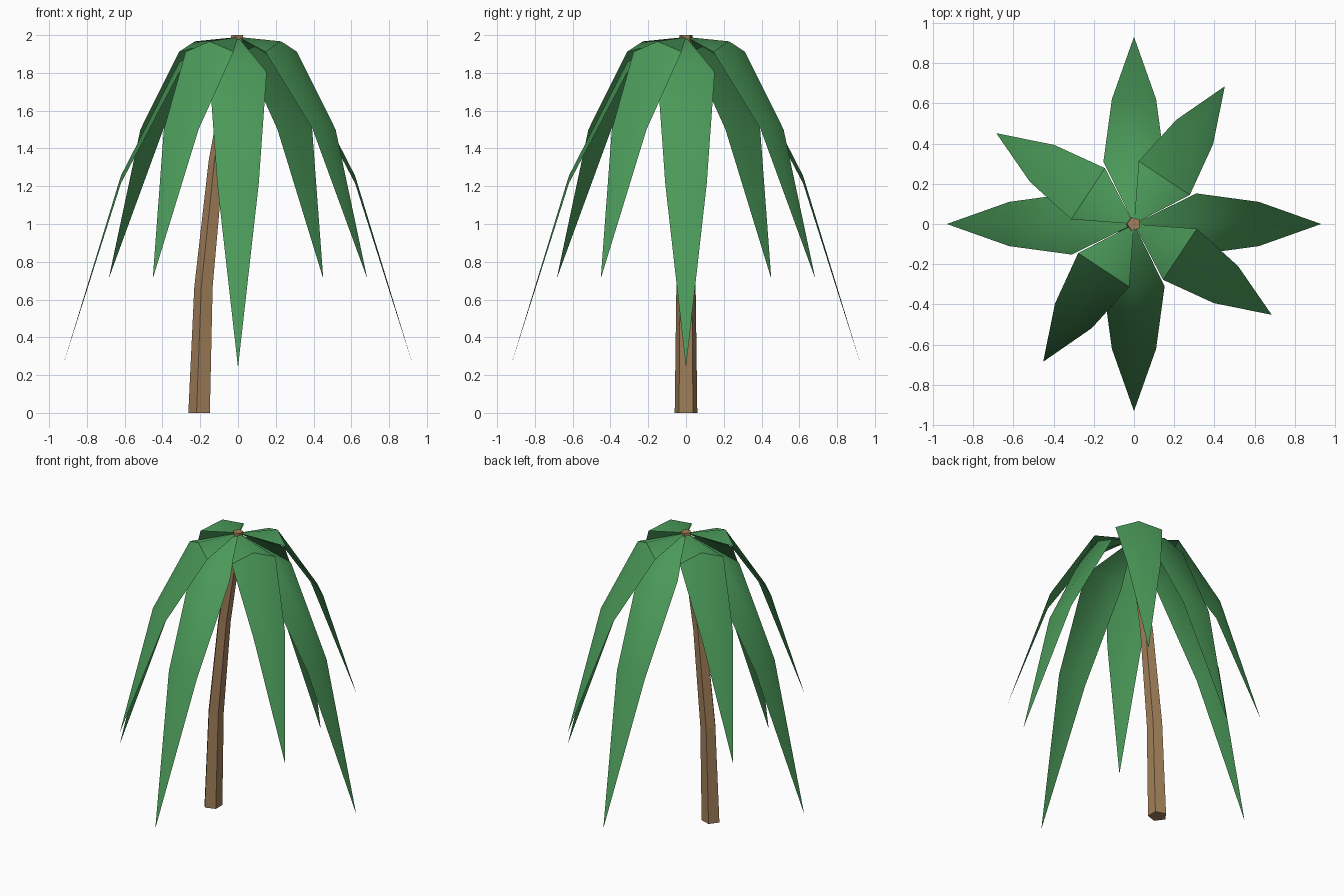
import bpy, math

if "Cube" in bpy.data.objects:
    bpy.data.objects.remove(bpy.data.objects["Cube"])


def material(name, rgb):
    m = bpy.data.materials.new(name)
    m.diffuse_color = (*rgb, 1)
    m.use_nodes = True
    m.node_tree.nodes["Principled BSDF"].inputs["Base Color"].default_value = m.diffuse_color
    return m


def mesh_object(name, verts, faces, mat):
    me = bpy.data.meshes.new(name)
    me.from_pydata(verts, [], faces)
    me.update()
    ob = bpy.data.objects.new(name, me)
    bpy.context.collection.objects.link(ob)
    me.materials.append(mat)
    return ob


BROWN = material("bark", (0.36, 0.21, 0.10))
GREEN = material("leaf", (0.07, 0.32, 0.10))

# Trunk: five-sided tapering tube curving towards the crown
SIDES, RINGS = 5, 4
verts, faces = [], []
for i in range(RINGS):
    t = i / (RINGS - 1)
    r = 0.063 - 0.028 * t
    for k in range(SIDES):
        a = math.radians(36 + 72 * k)
        verts.append((-0.2 * (1 - t * t) + r * math.cos(a), r * math.sin(a), 2 * t))
for i in range(RINGS - 1):
    for k in range(SIDES):
        a, b = i * SIDES + k, i * SIDES + (k + 1) % SIDES
        faces.append((a, b, b + SIDES, a + SIDES))
faces.append(tuple(reversed(range(SIDES))))
faces.append(tuple(range((RINGS - 1) * SIDES, RINGS * SIDES)))
mesh_object("trunk", verts, faces, BROWN)


# Frond: folded leaf with a raised midrib, drooping from the crown
def frond(name, angle, length, rib1, rib2, tip):
    c, s = math.cos(angle), math.sin(angle)
    pts = [(0, 0, 1.99)]
    for r, w, z, fold in ((length / 3, 0.152, rib1, 0.055),
                          (length * 2 / 3, 0.11, rib2, 0.04)):
        pts += [(r, -w, z - fold), (r, 0, z), (r, w, z - fold)]
    pts.append((length, 0, tip))
    verts = [(c * x - s * y, s * x + c * y, z) for x, y, z in pts]
    faces = [(0, 1, 2), (0, 2, 3), (1, 4, 5, 2), (2, 5, 6, 3), (4, 7, 5), (5, 7, 6)]
    ob = mesh_object(name, verts, faces, GREEN)
    bpy.ops.object.select_all(action='DESELECT')
    ob.select_set(True)
    bpy.context.view_layer.objects.active = ob
    bpy.ops.object.shade_smooth_by_angle(angle=math.radians(45))


# Four long low fronds alternate with four shorter high ones
for q in range(4):
    turn = q * math.pi / 2
    frond(f"long_frond_{q + 1}", turn, 0.93, 1.86, 1.255, 0.24)
    frond(f"short_frond_{q + 1}", turn + math.radians(56.6), 0.82, 1.967, 1.54, 0.71)
